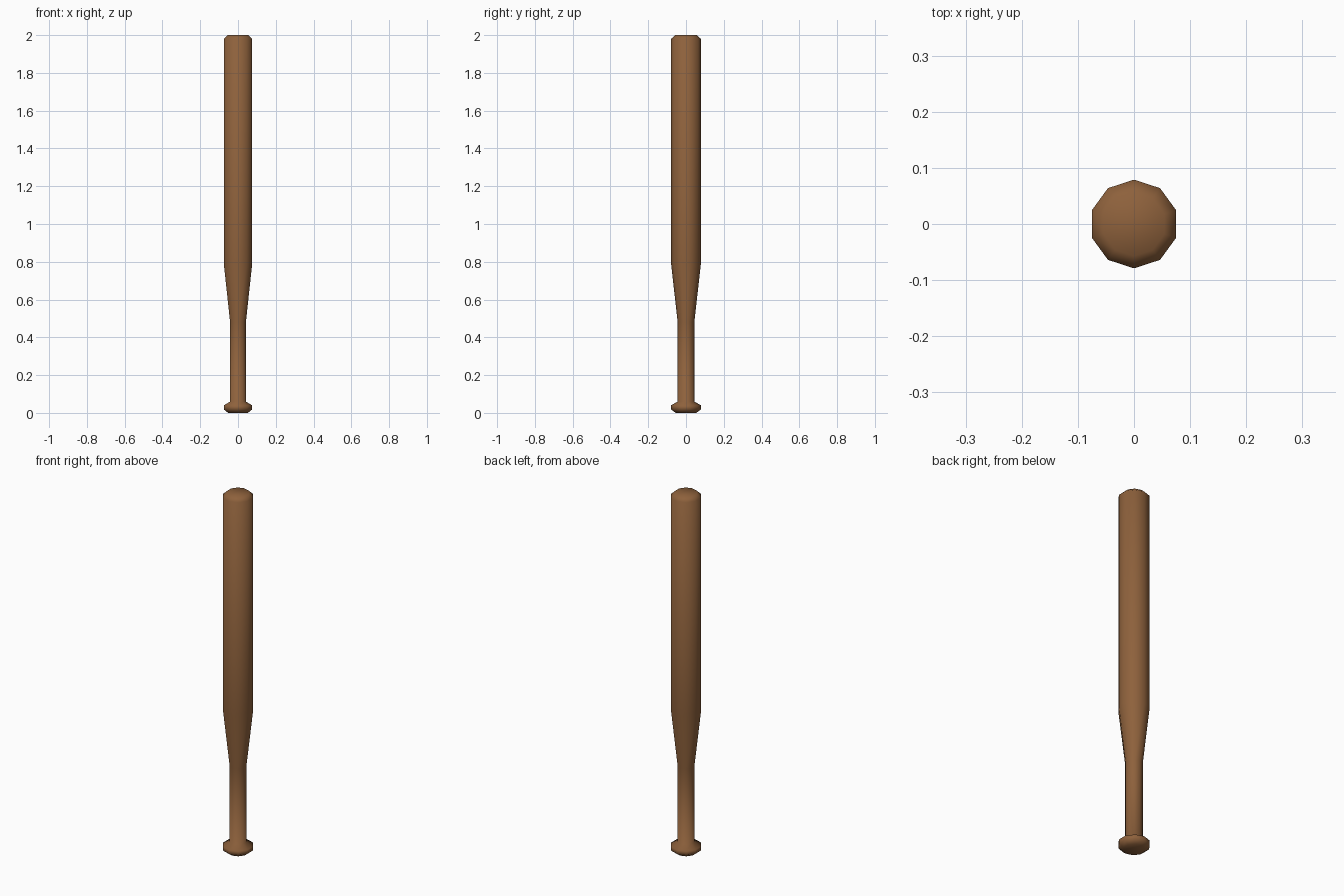
import bpy, bmesh
from math import cos, sin, pi

if "Cube" in bpy.data.objects:
    bpy.data.objects.remove(bpy.data.objects["Cube"])

SIDES = 10
# radius, height: knob, grip, taper, barrel, rounded tip
PROFILE = [(0.055, 0.0), (0.079, 0.018), (0.079, 0.04), (0.044, 0.06),
           (0.044, 0.48), (0.079, 0.79), (0.079, 1.98), (0.057, 2.0)]

bm = bmesh.new()
rings = []
for r, z in PROFILE:
    rings.append([bm.verts.new((r * cos(pi / 2 + 2 * pi * i / SIDES),
                                r * sin(pi / 2 + 2 * pi * i / SIDES), z))
                  for i in range(SIDES)])

# side walls
for lo, hi in zip(rings, rings[1:]):
    for i in range(SIDES):
        j = (i + 1) % SIDES
        bm.faces.new((lo[i], lo[j], hi[j], hi[i]))

# end caps
bm.faces.new(rings[0][::-1])
bm.faces.new(rings[-1])
for f in bm.faces:
    f.smooth = True

mesh = bpy.data.meshes.new("bat")
bm.to_mesh(mesh)
bm.free()
bat = bpy.data.objects.new("bat", mesh)
bpy.context.collection.objects.link(bat)

# brown wood
wood = bpy.data.materials.new("wood")
wood.diffuse_color = (0.27, 0.12, 0.045, 1)
wood.use_nodes = True
wood.node_tree.nodes["Principled BSDF"].inputs["Base Color"].default_value = wood.diffuse_color
mesh.materials.append(wood)
